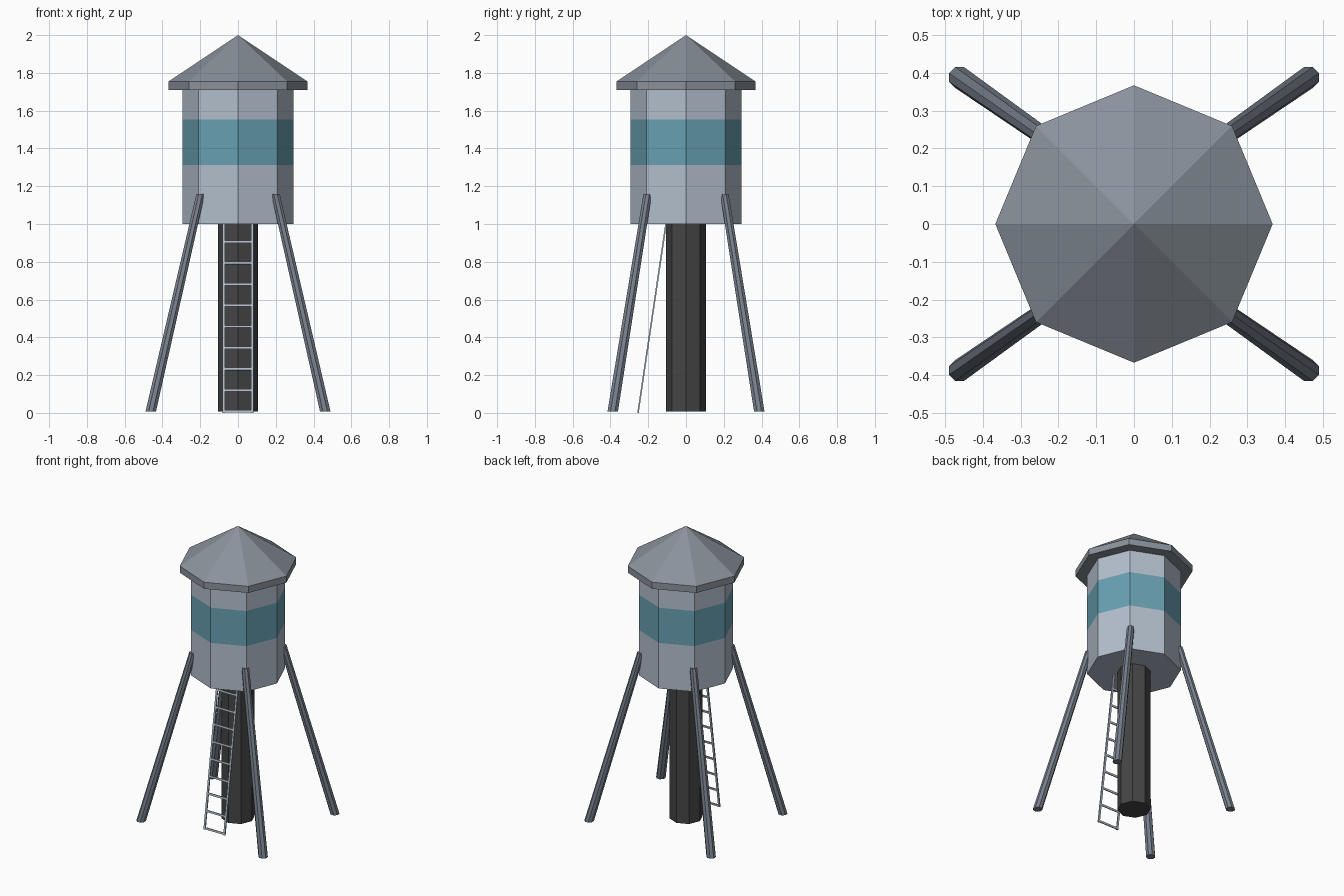
import bpy, bmesh, math
from mathutils import Vector

if "Cube" in bpy.data.objects:
    bpy.data.objects.remove(bpy.data.objects["Cube"])


def material(name, rgb):
    m = bpy.data.materials.new(name)
    m.diffuse_color = (*rgb, 1)
    m.use_nodes = True
    m.node_tree.nodes["Principled BSDF"].inputs["Base Color"].default_value = m.diffuse_color
    return m


STEEL = material("pale steel", (0.45, 0.52, 0.61))
BLUE = material("blue band", (0.138, 0.352, 0.445))
ROOF = material("roof grey", (0.255, 0.287, 0.33))
LEG = material("leg grey", (0.185, 0.215, 0.262))
PIPE = material("dark pipe", (0.061, 0.06, 0.06))


def make_object(name, bm, mats):
    bmesh.ops.recalc_face_normals(bm, faces=bm.faces)
    me = bpy.data.meshes.new(name)
    bm.to_mesh(me)
    bm.free()
    for m in mats:
        me.materials.append(m)
    ob = bpy.data.objects.new(name, me)
    bpy.context.collection.objects.link(ob)
    return ob


def loft(name, sections, mats, sides=8, turn=0.0, apex=None):
    """Horizontal polygon rings (x, y, z, radius) joined, with closed ends."""
    bm = bmesh.new()
    rings = []
    for x, y, z, r in sections:
        angles = [turn + i * math.tau / sides for i in range(sides)]
        rings.append([bm.verts.new((x + r * math.cos(a), y + r * math.sin(a), z)) for a in angles])
    for a, b in zip(rings, rings[1:]):
        for i in range(sides):
            j = (i + 1) % sides
            bm.faces.new((a[i], a[j], b[j], b[i]))
    bm.faces.new(rings[0][::-1])
    if apex:
        tip = bm.verts.new(apex)
        for i in range(sides):
            bm.faces.new((rings[-1][i], rings[-1][(i + 1) % sides], tip))
    else:
        bm.faces.new(rings[-1])
    return make_object(name, bm, mats)


# Tank with painted band
tank = loft("tank", [(0, 0, z, 0.295) for z in (1.0, 1.312, 1.553, 1.712)], [STEEL, BLUE])
for p in tank.data.polygons:
    if 1.32 < p.center.z < 1.54 and abs(p.normal.z) < 0.5:
        p.material_index = 1

# Roof with a short vertical rim
loft("roof", [(0, 0, 1.71, 0.367), (0, 0, 1.755, 0.367)], [ROOF], apex=(0, 0, 2.0))

# Central riser pipe
loft("riser_pipe", [(0, 0, 0.007, 0.105), (0, 0, 1.0, 0.105)], [PIPE])

# Four splayed legs
for sx, side in ((-1, "left"), (1, "right")):
    for sy, end in ((-1, "front"), (1, "back")):
        loft(f"{end}_{side}_leg",
             [(sx * 0.462, sy * 0.388, 0.007, 0.03), (sx * 0.198, sy * 0.203, 1.16, 0.024)],
             [LEG], turn=math.pi / 8)


# Leaning ladder
def bar(bm, a, b, width_axis, width, depth_axis, depth):
    u, v = width_axis * width / 2, depth_axis * depth / 2
    ends = [[bm.verts.new(p + s * u + t * v) for s, t in ((-1, -1), (1, -1), (1, 1), (-1, 1))]
            for p in (a, b)]
    bm.faces.new(ends[0][::-1])
    bm.faces.new(ends[1])
    for i in range(4):
        j = (i + 1) % 4
        bm.faces.new((ends[0][i], ends[0][j], ends[1][j], ends[1][i]))


foot, head = Vector((0, -0.254, 0.0)), Vector((0, -0.106, 1.0))
along = (head - foot).normalized()
X, Y = Vector((1, 0, 0)), Vector((0, 1, 0))
bm = bmesh.new()
for s in (-1, 1):
    off = X * s * 0.075
    bar(bm, foot + off, head + off, X, 0.013, Y, 0.008)
for i in range(9):
    p = foot.lerp(head, 0.008 + i * 0.1122)
    bar(bm, p - X * 0.07, p + X * 0.07, along, 0.013, X.cross(along), 0.007)
make_object("ladder", bm, [STEEL])
